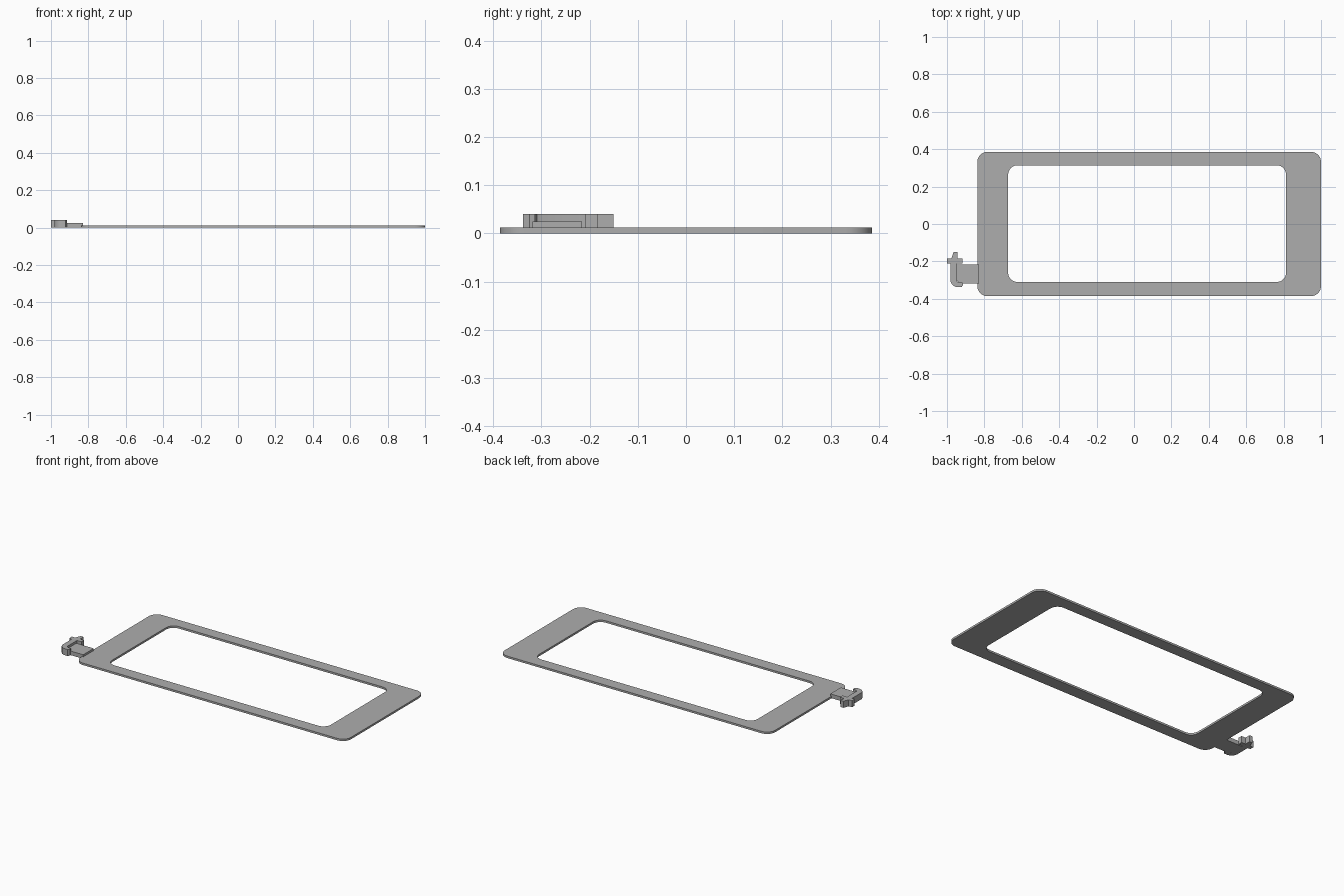
import bpy, bmesh, math

if "Cube" in bpy.data.objects:
    bpy.data.objects.remove(bpy.data.objects["Cube"])

GREY = (0.42, 0.42, 0.42, 1)
mat = bpy.data.materials.new("plain grey")
mat.use_nodes = True
mat.diffuse_color = GREY
mat.node_tree.nodes["Principled BSDF"].inputs["Base Color"].default_value = GREY


def rounded(x0, x1, y0, y1, r, steps=8):
    """Counter-clockwise rounded rectangle outline."""
    centres = [(x1 - r, y1 - r), (x0 + r, y1 - r), (x0 + r, y0 + r), (x1 - r, y0 + r)]
    return [(cx + r * math.cos(a), cy + r * math.sin(a))
            for q, (cx, cy) in enumerate(centres)
            for a in [(q + i / steps) * math.pi / 2 for i in range(steps + 1)]]


def finish(name, bm):
    bmesh.ops.recalc_face_normals(bm, faces=bm.faces)
    mesh = bpy.data.meshes.new(name)
    bm.to_mesh(mesh)
    bm.free()
    mesh.materials.append(mat)
    obj = bpy.data.objects.new(name, mesh)
    bpy.context.collection.objects.link(obj)
    bpy.ops.object.select_all(action="DESELECT")
    obj.select_set(True)
    bpy.context.view_layer.objects.active = obj
    bpy.ops.object.shade_smooth_by_angle(angle=math.radians(30))
    return obj


def plate(name, outline, height):
    bm = bmesh.new()
    face = bm.faces.new([bm.verts.new((x, y, 0)) for x, y in outline])
    top = bmesh.ops.extrude_face_region(bm, geom=[face], use_keep_orig=True)["geom"]
    bmesh.ops.translate(bm, vec=(0, 0, height),
                        verts=[v for v in top if isinstance(v, bmesh.types.BMVert)])
    return finish(name, bm)


# Flat frame: matching outer and inner loops bridged into a ring
outer = rounded(-0.838, 1.0, -0.386, 0.386, 0.055)
inner = rounded(-0.673, 0.813, -0.31, 0.314, 0.05)
bm = bmesh.new()
loops = [[bm.verts.new((x, y, z)) for x, y in outline]
         for outline, z in ((outer, 0), (outer, 0.012), (inner, 0.012), (inner, 0))]
for k in range(4):
    a, b = loops[k], loops[(k + 1) % 4]
    for i in range(len(a)):
        j = (i + 1) % len(a)
        bm.faces.new((a[i], a[j], b[j], b[i]))
finish("frame", bm)

# Low tab joining the clip to the frame
plate("clip_tab", [(-0.95, -0.216), (-0.95, -0.30), (-0.93, -0.318),
                   (-0.83, -0.318), (-0.83, -0.216)], 0.025)

# Taller hooked clip: curved foot, stem, crossbar and tapered tip
bend = [(-0.94 + 0.042 * math.cos(a), -0.296 + 0.042 * math.sin(a))
        for a in [math.pi * (1 + i / 16) for i in range(9)]]
hook = bend + [(-0.922, -0.338), (-0.914, -0.325), (-0.916, -0.313), (-0.934, -0.313),
               (-0.944, -0.309), (-0.948, -0.299), (-0.948, -0.21),
               (-0.917, -0.21), (-0.917, -0.184), (-0.945, -0.184), (-0.945, -0.15),
               (-0.965, -0.15), (-0.976, -0.184), (-1.0, -0.184), (-1.0, -0.21),
               (-0.982, -0.21)]
plate("clip_hook", hook, 0.04)
